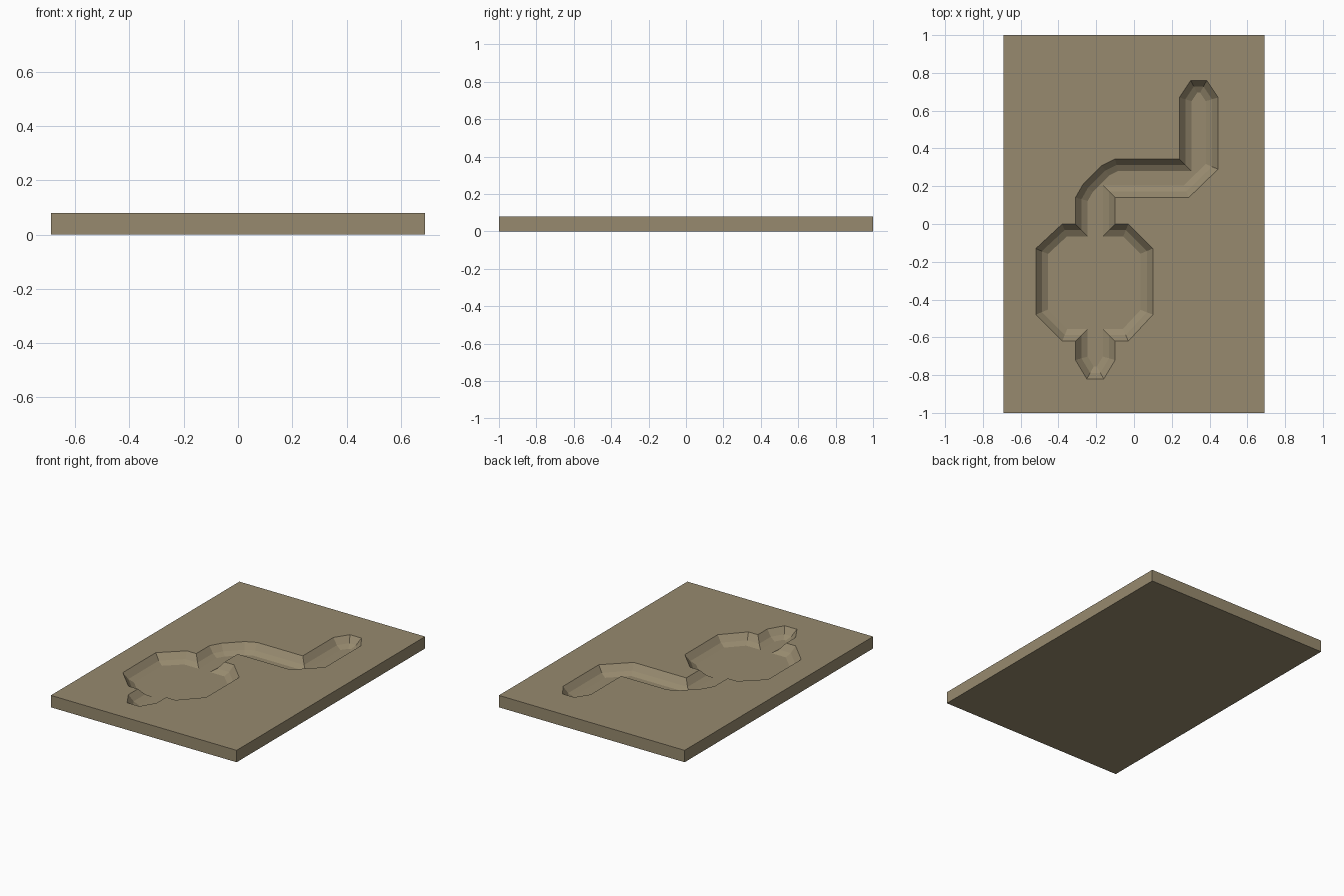
import bpy
import bmesh
from mathutils import Vector

if "Cube" in bpy.data.objects:
    bpy.data.objects.remove(bpy.data.objects["Cube"])

THICK = 0.08
HALF_X, HALF_Y = 0.69, 1.0

# Rim of the carved channel and basin, counter-clockwise
RIM = [
    (-.25, -.82), (-.16, -.82), (-.10, -.72), (-.10, -.62),      # tail
    (-.03, -.62), (.10, -.48), (.10, -.13), (-.03, 0),           # basin, left
    (-.10, 0), (-.10, .14), (.29, .14), (.445, .29),             # channel
    (.445, .67), (.385, .76), (.30, .76), (.24, .67),            # far end
    (.24, .345), (-.10, .345), (-.17, .31), (-.27, .21),
    (-.31, .14), (-.31, 0),
    (-.38, 0), (-.52, -.13), (-.52, -.48), (-.38, -.62),         # basin, right
    (-.31, -.62), (-.31, -.72),
]
# Inset and depth of each step of the rounded wall
STEPS = [(0, 0), (.032, .04), (.065, .06)]


def inset(points, dist):
    """Move every side of a closed outline inward by the same distance."""
    pts = [Vector(p) for p in points]
    result = []
    for i, p in enumerate(pts):
        a = (p - pts[i - 1]).normalized()
        b = (pts[(i + 1) % len(pts)] - p).normalized()
        na, nb = Vector((-a.y, a.x)), Vector((-b.y, b.x))
        result.append(p + (na + nb) * dist / (1 + na.dot(nb)))
    return result


def ring(bm, points, z):
    return [bm.verts.new((x, y, z)) for x, y in points]


def bridge(bm, low, high):
    n = len(low)
    for i in range(n):
        j = (i + 1) % n
        bm.faces.new((low[i], low[j], high[j], high[i]))


bm = bmesh.new()

# Slab sides and underside
corners = [(-HALF_X, -HALF_Y), (HALF_X, -HALF_Y), (HALF_X, HALF_Y), (-HALF_X, HALF_Y)]
base = ring(bm, corners, 0)
top = ring(bm, corners, THICK)
bridge(bm, base, top)
bm.faces.new(base[::-1])

# Carved walls and floor
rings = [ring(bm, inset(RIM, d), THICK - depth) for d, depth in STEPS]
for upper, lower in zip(rings, rings[1:]):
    bridge(bm, lower, upper)
bm.faces.new(rings[-1])

# Top surface around the carving
loops = top, rings[0]
edges = [bm.edges.get((loop[i - 1], loop[i])) for loop in loops for i in range(len(loop))]
bmesh.ops.triangle_fill(bm, use_beauty=True, use_dissolve=False, edges=edges)
bmesh.ops.recalc_face_normals(bm, faces=bm.faces)

mesh = bpy.data.meshes.new("carved_slab")
bm.to_mesh(mesh)
bm.free()
slab = bpy.data.objects.new("carved_slab", mesh)
bpy.context.collection.objects.link(slab)

# Sandy brown material
sand = bpy.data.materials.new("sandy_brown")
sand.use_nodes = True
color = (.31, .255, .158, 1)
sand.diffuse_color = color
sand.node_tree.nodes["Principled BSDF"].inputs["Base Color"].default_value = color
mesh.materials.append(sand)
